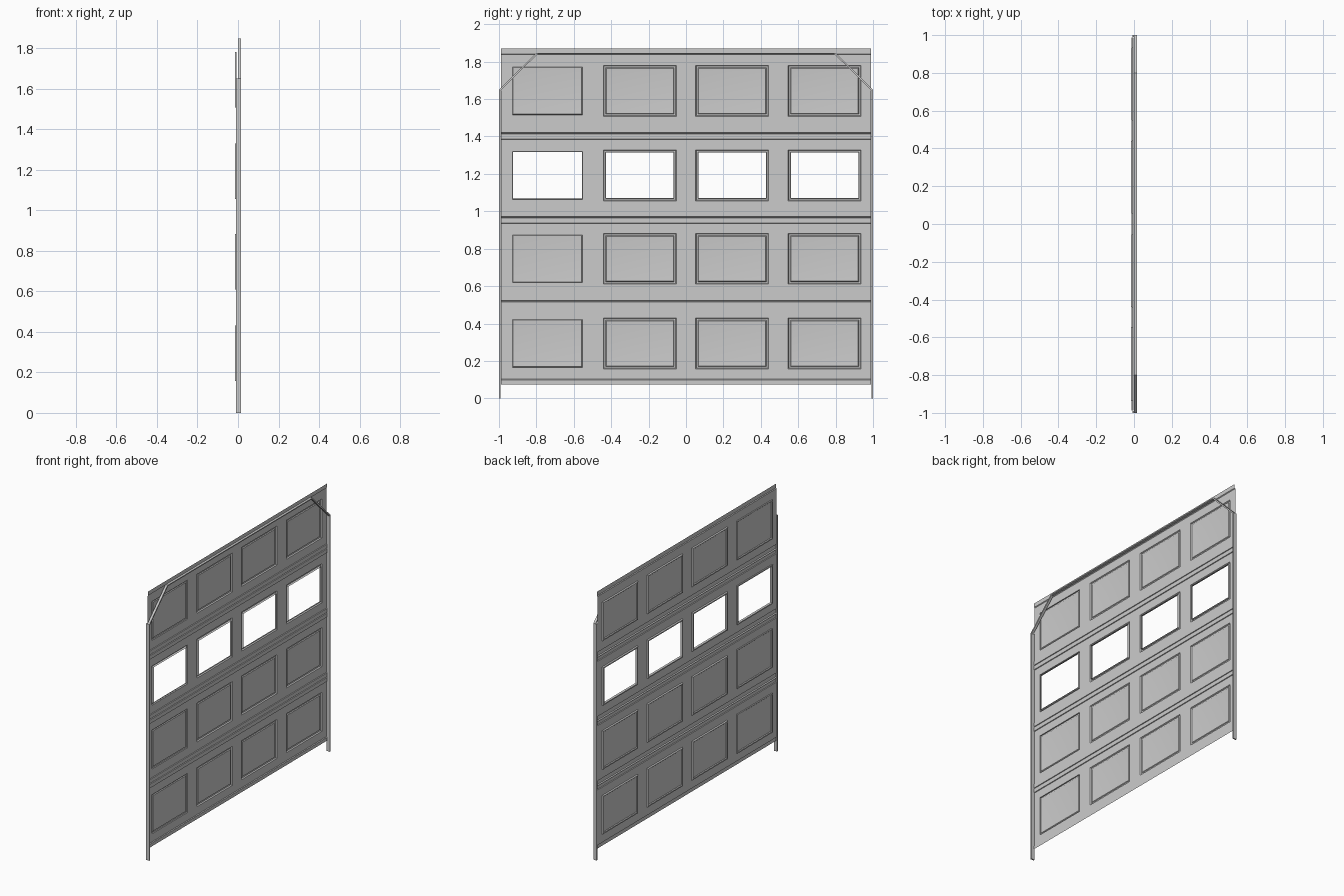
import bpy, bmesh, math
from mathutils import Vector

cube = bpy.data.objects.get("Cube")
if cube:
    bpy.data.objects.remove(cube)

grey = bpy.data.materials.new("painted_grey_metal")
grey.use_nodes = True
colour = (0.6, 0.6, 0.6, 1)
grey.diffuse_color = colour
grey.node_tree.nodes["Principled BSDF"].inputs["Base Color"].default_value = colour

HALF = 0.988          # half width of the door leaf
FIELD = -0.008        # depth of the flat stiles and rails
BACK = -0.003         # depth of the recessed edge strips
RIDGE = -0.012        # lip where two sections meet
PANEL_Y = [-0.741, -0.247, 0.247, 0.741]
PANEL_W, PANEL_H = 0.195, 0.136


def finish(name, bm):
    mesh = bpy.data.meshes.new(name)
    bm.to_mesh(mesh)
    bm.free()
    mesh.materials.append(grey)
    obj = bpy.data.objects.new(name, mesh)
    bpy.context.collection.objects.link(obj)
    bpy.ops.object.select_all(action='DESELECT')
    obj.select_set(True)
    bpy.context.view_layer.objects.active = obj
    bpy.ops.object.shade_smooth_by_angle(angle=math.radians(25))
    return obj


def step(bm, face, inset, depth):
    """Inset a panel face and move it to the given depth."""
    bmesh.ops.inset_individual(bm, faces=[face], thickness=inset, use_even_offset=True)
    for v in face.verts:
        v.co.x = depth


def section(name, profile, centre, window=False):
    """Pressed sheet section: z profile swept along y, with four pressed panels."""
    rows = profile + [(centre - PANEL_H, FIELD), (centre + PANEL_H, FIELD)]
    rows.sort(key=lambda p: p[0])
    cols = [-HALF, HALF]
    for y in PANEL_Y:
        cols += [y - PANEL_W, y + PANEL_W]
    cols.sort()
    bm = bmesh.new()
    grid = [[bm.verts.new((x, y, z)) for y in cols] for z, x in rows]
    panels = []
    for r in range(len(rows) - 1):
        for c in range(len(cols) - 1):
            f = bm.faces.new((grid[r][c], grid[r + 1][c], grid[r + 1][c + 1], grid[r][c + 1]))
            if c % 2 and abs(f.calc_center_median().z - centre) < 0.01:
                panels.append(f)
    for f in panels:
        step(bm, f, 0.004, -0.016)
        step(bm, f, 0.008, -0.016)
        if window:
            step(bm, f, 0.003, BACK)
        else:
            step(bm, f, 0.004, -0.011)
            step(bm, f, 0.018, -0.013)
    if window:
        bmesh.ops.delete(bm, geom=panels, context='FACES')
    finish(name, bm)


def lower_edge(z):
    return [(z, RIDGE), (z + 0.003, BACK), (z + 0.030, BACK), (z + 0.032, FIELD)]


def upper_edge(z):
    return [(z - 0.032, FIELD), (z - 0.030, BACK), (z - 0.003, BACK), (z, RIDGE)]


# Four stacked door sections
joints = [0.519, 0.968, 1.417]
bottom = [(0.075, BACK), (0.098, BACK), (0.102, FIELD)]
top = [(1.838, FIELD), (1.842, BACK), (1.87, BACK)]
section("bottom_section", bottom + upper_edge(joints[0]), 0.294)
section("lower_middle_section", lower_edge(joints[0]) + upper_edge(joints[1]), 0.746)
section("window_section", lower_edge(joints[1]) + upper_edge(joints[2]), 1.192, window=True)
section("top_section", lower_edge(joints[2]) + top, 1.644)


def bar(name, a, b, x0, x1, thick):
    """Flat bar between two (y, z) points, its thickness set to one side."""
    a, b = Vector(a), Vector(b)
    d = (b - a).normalized()
    n = Vector((-d.y, d.x)) * thick
    bm = bmesh.new()
    ends = [[bm.verts.new((x, p.x, p.y)) for p in (a, b, b + n, a + n)] for x in (x0, x1)]
    bm.faces.new(ends[0])
    bm.faces.new(ends[1])
    for i in range(4):
        j = (i + 1) % 4
        bm.faces.new((ends[0][i], ends[0][j], ends[1][j], ends[1][i]))
    bmesh.ops.recalc_face_normals(bm, faces=bm.faces)
    finish(name, bm)


# Side tracks, corner braces and head rail
for side, s in (("left", 1), ("right", -1)):
    bar(side + "_track", (s, 0), (s, 1.65), -0.009, 0.016, 0.009 * s)
    bar(side + "_brace", (s, 1.65), (0.8 * s, 1.847), 0, 0.016, 0.009 * s)
bar("head_rail", (0.8, 1.847), (-0.8, 1.847), 0, 0.016, 0.007)
